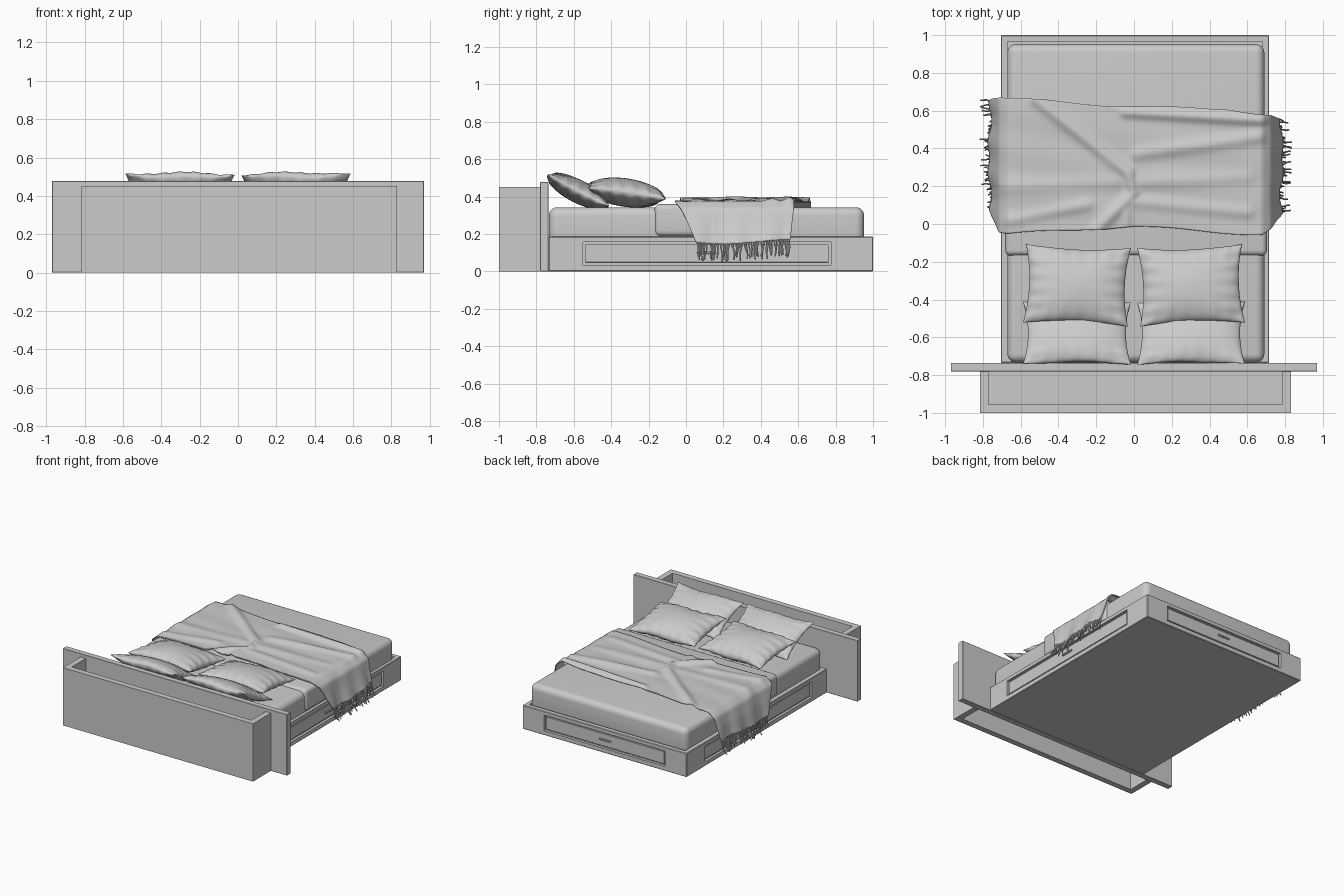
import bpy, bmesh, math, random
from mathutils import Vector, Matrix

if "Cube" in bpy.data.objects:
    bpy.data.objects.remove(bpy.data.objects["Cube"])

random.seed(4)


def finish(name, bm, smooth=True):
    bmesh.ops.recalc_face_normals(bm, faces=bm.faces)
    me = bpy.data.meshes.new(name)
    bm.to_mesh(me)
    bm.free()
    ob = bpy.data.objects.new(name, me)
    bpy.context.collection.objects.link(ob)
    bpy.ops.object.select_all(action='DESELECT')
    ob.select_set(True)
    bpy.context.view_layer.objects.active = ob
    if smooth:
        bpy.ops.object.shade_smooth_by_angle(angle=math.radians(40))
    return ob


def box(name, x, y, z, bevel=0.0, segs=1):
    """Box from (min, max) ranges, with optional rounded edges."""
    bm = bmesh.new()
    bmesh.ops.create_cube(bm, size=1)
    for v in bm.verts:
        v.co = [(r[0] + r[1]) / 2 + c * (r[1] - r[0]) for r, c in zip((x, y, z), v.co)]
    if bevel:
        bmesh.ops.bevel(bm, geom=bm.edges[:], offset=bevel, segments=segs,
                        profile=0.5, affect='EDGES')
    return finish(name, bm, segs > 1)


def cut(target, x, y, z):
    cutter = box("cutter", x, y, z)
    cutter.hide_render = True
    m = target.modifiers.new("cut", 'BOOLEAN')
    m.object = cutter
    m.solver = 'EXACT'
    bpy.context.view_layer.objects.active = target
    bpy.ops.object.modifier_apply(modifier=m.name)
    bpy.data.objects.remove(cutter)


# Headboard and the open storage ledge behind it
box("headboard", (-0.97, 0.97), (-0.78, -0.735), (0, 0.477), 0.002)
box("ledge_back", (-0.815, 0.83), (-1, -0.955), (0, 0.452))
box("ledge_side_left", (-0.815, -0.77), (-0.955, -0.78), (0, 0.452))
box("ledge_side_right", (0.785, 0.83), (-0.955, -0.78), (0, 0.452))
box("ledge_shelf", (-0.77, 0.785), (-0.955, -0.78), (0.30, 0.33))

# Platform base with mattress well and drawer recesses
X0, X1 = -0.705, 0.715
base = box("bed_base", (X0, X1), (-0.735, 1), (0, 0.186), 0.004)
cut(base, (X0 + 0.035, X1 - 0.035), (-0.7, 0.965), (0.14, 0.3))
zr, yr, xr, d = (0.035, 0.157), (-0.55, 0.775), (-0.52, 0.53), 0.02
cut(base, (X0 - 0.1, X0 + d), yr, zr)
cut(base, (X1 - d, X1 + 0.1), yr, zr)
cut(base, xr, (1 - d, 1.1), zr)

# Drawer fronts set inside the recesses, with small pulls
g = 0.012
zi, yi, xi = [(r[0] + g, r[1] - g) for r in (zr, yr, xr)]
box("drawer_left", (X0 + 0.008, X0 + 0.025), yi, zi, 0.002)
box("drawer_right", (X1 - 0.025, X1 - 0.008), yi, zi, 0.002)
box("drawer_foot", xi, (0.975, 0.992), zi, 0.002)
box("pull_left", (X0 - 0.003, X0 + 0.01), (0.06, 0.16), (0.092, 0.106), 0.003)
box("pull_right", (X1 - 0.01, X1 + 0.003), (0.06, 0.16), (0.092, 0.106), 0.003)
box("pull_foot", (-0.045, 0.055), (0.99, 1.0), (0.092, 0.106), 0.003)

# Mattress and the sheet wrapped over its middle
box("mattress", (-0.67, 0.69), (-0.733, 0.952), (0.142, 0.343), 0.045, 6)
box("sheet", (-0.682, 0.704), (-0.168, 0.53), (0.187, 0.36), 0.03, 5)


# Pillows: two puffed grids sharing a pinched seam
def pillow(name, cx, cy, cz, a, b, thick, tilt, yaw, seed):
    n = 40
    bm = bmesh.new()
    rot = Matrix.Rotation(yaw, 4, 'Z') @ Matrix.Rotation(tilt, 4, 'X')
    for side in (1, -1):
        grid = []
        for i in range(n + 1):
            row = []
            for j in range(n + 1):
                u = math.sin((2 * i / n - 1) * math.pi / 2)
                v = math.sin((2 * j / n - 1) * math.pi / 2)
                x = a * u * (1 - 0.09 * (1 - v * v))
                y = b * v * (1 - 0.09 * (1 - u * u))
                puff = max(0, (1 - u * u) * (1 - v * v))
                crease = (math.sin(17 * v + seed) * u ** 4 + math.sin(21 * u + 2 * seed) * v ** 4)
                z = side * thick * (puff ** 0.5 + 0.16 * crease * puff ** 0.4)
                z += 0.006 * math.sin(5 * u + seed) * v * v
                row.append(bm.verts.new(rot @ Vector((x, y, z)) + Vector((cx, cy, cz))))
            grid.append(row)
        for i in range(n):
            for j in range(n):
                bm.faces.new((grid[i][j], grid[i + 1][j], grid[i + 1][j + 1], grid[i][j + 1]))
    bmesh.ops.remove_doubles(bm, verts=bm.verts, dist=0.00005)
    return finish(name, bm)


for side, label in ((-1, "left"), (1, "right")):
    pillow("back_pillow_" + label, side * 0.302, -0.578, 0.428, 0.285, 0.185, 0.062,
           math.radians(-27), 0, 2 + side)
    pillow("front_pillow_" + label, side * 0.302, -0.325, 0.422, 0.278, 0.21, 0.076,
           math.radians(-8), side * 0.04, 5 + side)

# Throw cross-section: x, z, near edge y, far edge y
section = [(-0.75, 0.15, 0.08, 0.66), (-0.733, 0.25, 0.02, 0.67), (-0.71, 0.335, -0.05, 0.672),
           (-0.66, 0.372, -0.055, 0.668), (0, 0.374, -0.015, 0.622), (0.5, 0.374, -0.05, 0.612),
           (0.675, 0.372, -0.06, 0.58), (0.722, 0.335, -0.03, 0.578), (0.742, 0.25, 0.01, 0.567),
           (0.768, 0.155, 0.05, 0.556)]
# Fold lines: start, end, height, width
folds = [((-0.52, 0.66), (-0.03, 0.27), 0.022, 0.03), ((-0.03, 0.27), (0.0, 0.16), 0.024, 0.025),
         ((0.0, 0.16), (-0.2, -0.03), 0.02, 0.03), ((0.02, 0.37), (0.66, 0.46), 0.016, 0.035),
         ((0.0, 0.12), (0.6, 0.06), 0.014, 0.035), ((-0.68, 0.2), (-0.1, 0.22), 0.010, 0.04),
         ((-0.05, 0.59), (0.68, 0.55), 0.02, 0.025), ((0.03, 0.22), (0.6, 0.25), 0.01, 0.04),
         ((-0.66, 0.02), (-0.25, 0.1), 0.012, 0.03), ((-0.04, 0.1), (-0.04, -0.02), 0.014, 0.02)]


def fold_height(x, y):
    h, p = 0, Vector((x, y))
    for a, b, top, w in folds:
        a, b = Vector(a), Vector(b)
        t = min(1, max(0, (p - a).dot(b - a) / (b - a).length_squared))
        h = max(h, top * math.exp(-((p - a - (b - a) * t).length / w) ** 2))
    return h


def throw_point(s, v):
    """Point on the throw at distance s along the section and fraction v along y."""
    for p, q in zip(section, section[1:]):
        step = math.hypot(q[0] - p[0], q[1] - p[1])
        if s <= step or q is section[-1]:
            break
        s -= step
    x, z, y0, y1 = [a + (b - a) * min(1, s / step) for a, b in zip(p, q)]
    y = y0 + (y1 - y0) * v + 0.006 * math.sin(9 * x)
    hang = max(0, (0.36 - z) / 0.2)
    x += math.copysign(hang * (0.012 + 0.014 * math.sin(24 * y + 1) * math.sin(9 * y)), x)
    z += (fold_height(x, y) + 0.002 * math.sin(30 * y + 6 * x)) * (1 - min(1, hang))
    return Vector((x, y, z - hang * 0.012 * math.sin(8 * y)))


total = sum(math.hypot(q[0] - p[0], q[1] - p[1]) for p, q in zip(section, section[1:]))
nu, nv = 150, 64
bm = bmesh.new()
grid = [[bm.verts.new(throw_point(total * i / nu, j / nv)) for j in range(nv + 1)]
        for i in range(nu + 1)]
for i in range(nu):
    for j in range(nv):
        bm.faces.new((grid[i][j], grid[i + 1][j], grid[i + 1][j + 1], grid[i][j + 1]))
throw = finish("throw_blanket", bm)
sm = throw.modifiers.new("soften", 'SMOOTH')
sm.iterations = 3
so = throw.modifiers.new("thickness", 'SOLIDIFY')
so.thickness = 0.008
so.offset = 0

# Fringe strands along both hanging hems
for side, label, s in ((-1, "left", 0.0), (1, "right", total)):
    cu = bpy.data.curves.new("fringe_" + label, 'CURVE')
    cu.dimensions = '3D'
    cu.bevel_depth = 0.0042
    cu.bevel_resolution = 1
    cu.use_fill_caps = True
    count = 44
    for k in range(count):
        p = throw_point(s, (k + 0.5) / count) + Vector((0, 0, 0.008))
        length, lean = random.uniform(0.07, 0.1), random.gauss(0, 0.012)
        flare = side * random.choice((0.0, 0.01, 0.02, 0.045))
        sp = cu.splines.new('POLY')
        sp.points.add(4)
        for m, pt in enumerate(sp.points):
            t = m / 4
            pt.co = (p.x + flare * t * t, p.y + lean * t + 0.003 * math.sin(5 * t + k),
                     p.z - length * t, 1)
    bpy.context.collection.objects.link(bpy.data.objects.new("fringe_" + label, cu))
